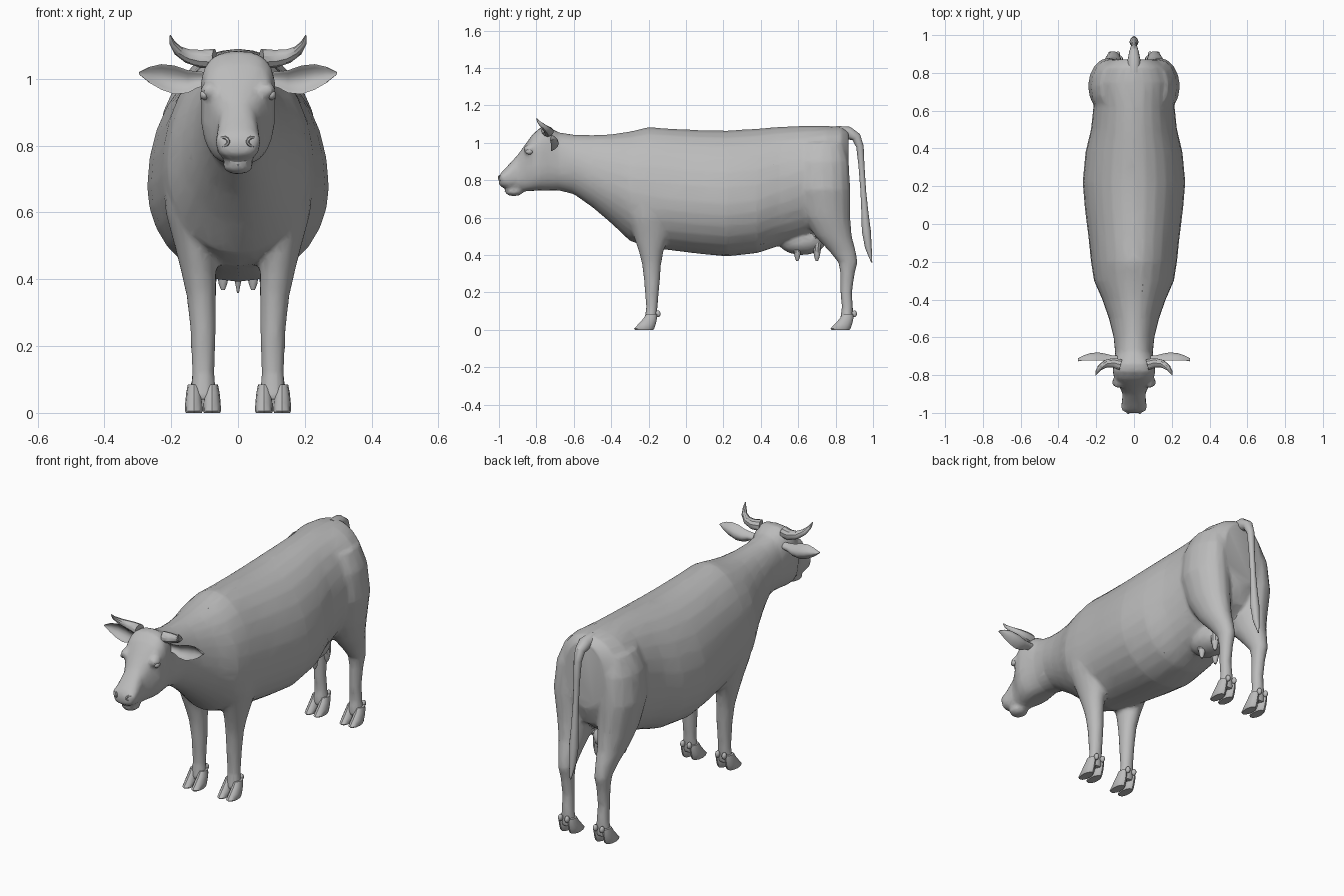
import bpy
import bmesh
from math import sin, cos, pi, radians
from mathutils import Vector, Matrix

cube = bpy.data.objects.get("Cube")
if cube:
    bpy.data.objects.remove(cube, do_unlink=True)

grey = bpy.data.materials.new("plain grey")
grey.use_nodes = True
grey.diffuse_color = (0.5, 0.5, 0.5, 1)
grey.node_tree.nodes["Principled BSDF"].inputs["Base Color"].default_value = (0.5, 0.5, 0.5, 1)


def loft(bm, rings):
    """Skin a list of closed rings and cap both ends."""
    loops = [[bm.verts.new(p) for p in ring] for ring in rings]
    n = len(loops[0])
    for a, b in zip(loops, loops[1:]):
        for i in range(n):
            j = (i + 1) % n
            bm.faces.new((a[i], a[j], b[j], b[i]))
    bm.faces.new(loops[0][::-1])
    bm.faces.new(loops[-1])


def angles(n):
    return [2 * pi * i / n for i in range(n)]


def rounded(value, power):
    return abs(value) ** power * (1 if value >= 0 else -1)


def upright_ring(y, top, bottom, half, middle, power):
    mid = bottom + (top - bottom) * middle
    ring = []
    for a in angles(28):
        c, s = rounded(cos(a), power), rounded(sin(a), power)
        ring.append((half * c, y, mid + s * (top - mid if s > 0 else mid - bottom)))
    return ring


def level_ring(z, y0, y1, x0, x1, side, n=16):
    return [(side * ((x0 + x1) / 2 + (x1 - x0) / 2 * cos(a)),
             (y0 + y1) / 2 + (y1 - y0) / 2 * sin(a), z) for a in angles(n)]


def tube(bm, path, ref, n=10):
    """Round tube along (x, y, z, radius) points."""
    pts = [Vector(p[:3]) for p in path]
    rings = []
    for i, p in enumerate(pts):
        t = pts[min(i + 1, len(pts) - 1)] - pts[max(i - 1, 0)]
        u = t.cross(Vector(ref)).normalized()
        v = t.cross(u).normalized()
        rings.append([p + path[i][3] * (u * cos(a) + v * sin(a)) for a in angles(n)])
    loft(bm, rings)


def ball(bm, centre, size):
    bmesh.ops.create_uvsphere(bm, u_segments=16, v_segments=10, radius=1,
                              matrix=Matrix.LocRotScale(Vector(centre), None, Vector(size)))


def finish(name, bm, angle=35, modifiers=()):
    bmesh.ops.recalc_face_normals(bm, faces=bm.faces)
    mesh = bpy.data.meshes.new(name)
    bm.to_mesh(mesh)
    bm.free()
    obj = bpy.data.objects.new(name, mesh)
    bpy.context.collection.objects.link(obj)
    bpy.ops.object.select_all(action='DESELECT')
    obj.select_set(True)
    bpy.context.view_layer.objects.active = obj
    for kind, settings in modifiers:
        mod = obj.modifiers.new(kind.lower(), kind)
        for key, value in settings.items():
            setattr(mod, key, value)
        bpy.ops.object.modifier_apply(modifier=mod.name)
    obj.data.materials.clear()
    obj.data.materials.append(grey)
    bpy.ops.object.shade_smooth_by_angle(angle=radians(angle))
    return obj


# Head, neck and barrel: y, top, bottom, half width, widest height, squareness
trunk = [
    (-1.0, .82, .775, .04, .5, .8), (-.985, .845, .762, .06, .45, .8),
    (-.95, .88, .755, .066, .4, .8), (-.90, .935, .745, .06, .5, .8),
    (-.86, .99, .74, .078, .6, .75), (-.82, 1.045, .742, .104, .65, .7),
    (-.78, 1.08, .745, .113, .6, .7), (-.74, 1.085, .745, .108, .6, .75),
    (-.68, 1.055, .745, .1, .5, .9), (-.6, 1.043, .725, .108, .5, 1),
    (-.5, 1.04, .655, .133, .45, 1), (-.4, 1.045, .57, .168, .45, 1),
    (-.3, 1.06, .475, .212, .45, 1), (-.2, 1.083, .44, .228, .43, 1),
    (-.08, 1.075, .425, .24, .42, 1), (.08, 1.067, .405, .26, .42, 1),
    (.22, 1.065, .392, .272, .42, 1), (.38, 1.075, .41, .257, .42, 1),
    (.5, 1.085, .45, .228, .45, 1), (.62, 1.09, .48, .215, .5, 1),
    (.75, 1.09, .54, .215, .55, .95), (.83, 1.085, .6, .18, .55, .95),
    (.87, 1.06, .7, .12, .55, 1),
]
# Legs: z, back and front extents in y, inner and outer x
front_leg = [
    (.85, -.31, -.08, .07, .2), (.7, -.33, -.06, .08, .225),
    (.6, -.31, -.07, .07, .217), (.5, -.28, -.09, .06, .19),
    (.42, -.253, -.12, .065, .17), (.35, -.235, -.133, .065, .154),
    (.25, -.223, -.14, .066, .143), (.2, -.22, -.145, .068, .141),
    (.12, -.213, -.152, .07, .138), (.04, -.225, -.155, .065, .145),
]
hind_leg = [
    (1.0, .62, .84, .07, .18), (.9, .58, .87, .04, .225),
    (.75, .58, .88, .025, .243), (.6, .625, .878, .03, .215),
    (.5, .69, .887, .045, .187), (.42, .765, .908, .06, .162),
    (.36, .815, .918, .068, .15), (.3, .825, .902, .074, .142),
    (.2, .825, .888, .076, .137), (.12, .833, .893, .072, .138),
    (.04, .82, .895, .065, .145),
]

bm = bmesh.new()
loft(bm, [upright_ring(*row) for row in trunk])
ball(bm, (0, -.92, .74), (.046, .05, .026))            # lower lip
ball(bm, (0, .62, .475), (.09, .13, .075))             # udder bag
for side in (-1, 1):
    for leg in (front_leg, hind_leg):
        loft(bm, [level_ring(*row, side) for row in leg])
    ball(bm, (side * .085, -.835, .965), (.028, .035, .026))   # brow
    ball(bm, (side * .043, -.968, .815), (.026, .03, .026))    # nose wing
finish("body", bm, 25, [
    ("REMESH", {"mode": 'VOXEL', "voxel_size": .01}),
    ("SMOOTH", {"factor": .5, "iterations": 5}),
    ("DECIMATE", {"ratio": .12}),
])

# Tail with a slim brush at its end
bm = bmesh.new()
tube(bm, [(0, .80, 1.055, .035), (0, .87, 1.052, .034), (0, .91, 1.03, .026),
          (0, .93, .98, .02), (0, .938, .88, .016), (0, .948, .74, .015),
          (0, .957, .62, .019), (0, .964, .53, .024), (0, .975, .44, .018),
          (0, .993, .36, .003)], (1, 0, 0), 12)
finish("tail", bm)

# Teats
bm = bmesh.new()
for x in (-.045, .045):
    for y in (.595, .70):
        tube(bm, [(x * .9, y, .46, .026), (x, y, .42, .02), (x, y, .385, .013),
                  (x, y, .368, .006)], (1, 0, 0))
finish("teats", bm)

for side, label in ((1, "left"), (-1, "right")):
    # Horns sweep out, forward and up
    bm = bmesh.new()
    tube(bm, [(side * .07, -.745, 1.06, .03), (side * .11, -.735, 1.06, .027),
              (side * .15, -.74, 1.068, .021), (side * .18, -.76, 1.085, .015),
              (side * .197, -.785, 1.108, .009), (side * .203, -.8, 1.13, .002)], (0, 1, 0))
    finish(label + "_horn", bm)

    # Cupped leaf-shaped ears
    bm = bmesh.new()
    leaf = [(.085, 1.0, .02), (.12, .998, .024), (.15, .992, .034), (.19, .997, .043),
            (.23, 1.006, .038), (.265, 1.012, .024), (.297, 1.017, .003)]
    loft(bm, [[(side * x, -.722 + .008 * sin(a) + h * .8 * sin(a) ** 2, z + h * cos(a))
               for a in angles(16)] for x, z, h in leaf])
    finish(label + "_ear", bm, 50)

    # Eyes and nostrils
    bm = bmesh.new()
    ball(bm, (side * .1, -.838, .952), (.014, .02, .015))
    finish(label + "_eye", bm)
    bm = bmesh.new()
    loop = [Vector((side * (.044 + .015 * cos(a)), -.99 + .012 * cos(a), .812 + .013 * sin(a)))
            for a in angles(13)]
    tube(bm, [(*p, .005) for p in loop], (0, 1, 0), 6)
    finish(label + "_nostril", bm)

    # Cloven hooves with dewclaws behind
    for place, shift in (("front", 0), ("hind", 1.05)):
        bm = bmesh.new()
        for toe in (-1, 1):
            mid = .105 + toe * .027
            loft(bm, [level_ring(z, y0 + shift, y1 + shift, mid - w, mid + w, side, 12)
                      for z, y0, y1, w in ((.085, -.212, -.155, .018), (.06, -.228, -.155, .023),
                                           (.03, -.255, -.162, .026), (.006, -.278, -.17, .027),
                                           (0, -.272, -.175, .024))])
            ball(bm, (side * (.105 + toe * .02), shift - .15, .085), (.012, .014, .018))
        finish(label + "_" + place + "_hoof", bm)
